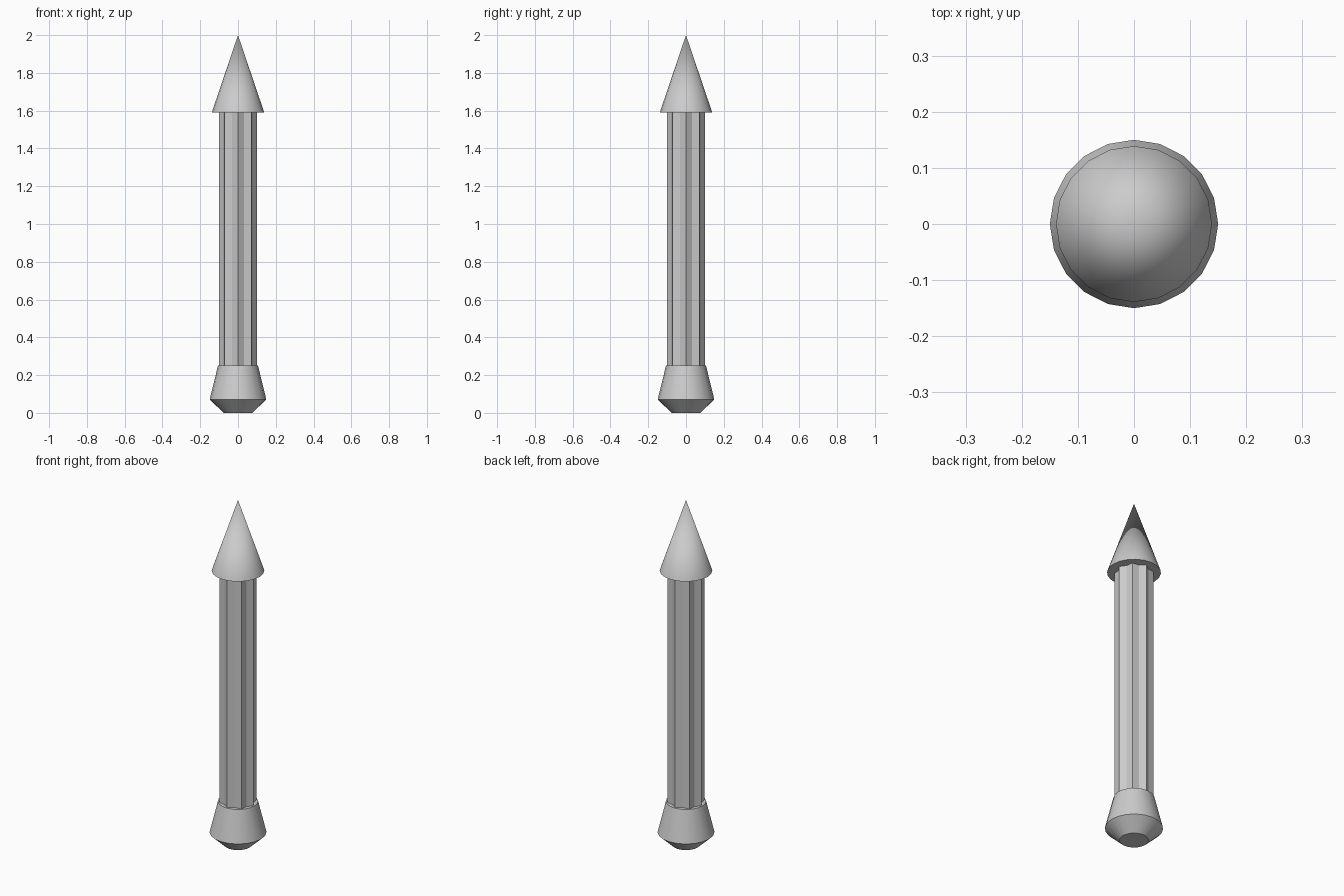
import bpy, bmesh
from math import cos, sin, pi, radians

if "Cube" in bpy.data.objects:
    bpy.data.objects.remove(bpy.data.objects["Cube"])


def loft(name, rings, smooth=True):
    """Capped solid through (radii pattern, side count, z) rings; a zero radius makes a tip."""
    bm = bmesh.new()
    prev = None
    for radii, n, z in rings:
        if radii == (0,):
            ring = [bm.verts.new((0, 0, z))]
        else:
            ring = []
            for i in range(n):
                a, r = 2 * pi * i / n, radii[i % len(radii)]
                ring.append(bm.verts.new((r * cos(a), r * sin(a), z)))
        if prev is None:
            bm.faces.new(ring[::-1])
        else:
            for i in range(n):
                j = (i + 1) % n
                if len(ring) == 1:
                    bm.faces.new((prev[i], prev[j], ring[0]))
                else:
                    bm.faces.new((prev[i], prev[j], ring[j], ring[i]))
        prev = ring
    if len(prev) > 1:
        bm.faces.new(prev)
    bmesh.ops.recalc_face_normals(bm, faces=bm.faces)
    me = bpy.data.meshes.new(name)
    bm.to_mesh(me)
    bm.free()
    ob = bpy.data.objects.new(name, me)
    bpy.context.collection.objects.link(ob)
    if smooth:
        bpy.ops.object.select_all(action='DESELECT')
        ob.select_set(True)
        bpy.context.view_layer.objects.active = ob
        bpy.ops.object.shade_smooth_by_angle(angle=radians(30))
    return ob


# Tapered foot with a bevelled underside
loft("base", [((0.075,), 20, 0), ((0.15,), 20, 0.07), ((0.106,), 20, 0.25)])

# Fluted shaft: eight ridges with shallow grooves between
star = (0.1, 0.083)
loft("fluted_shaft", [(star, 16, 0.24), (star, 16, 1.6)], smooth=False)

# Pointed cap
loft("cone_tip", [((0.139,), 20, 1.59), ((0,), 20, 2.0)])
